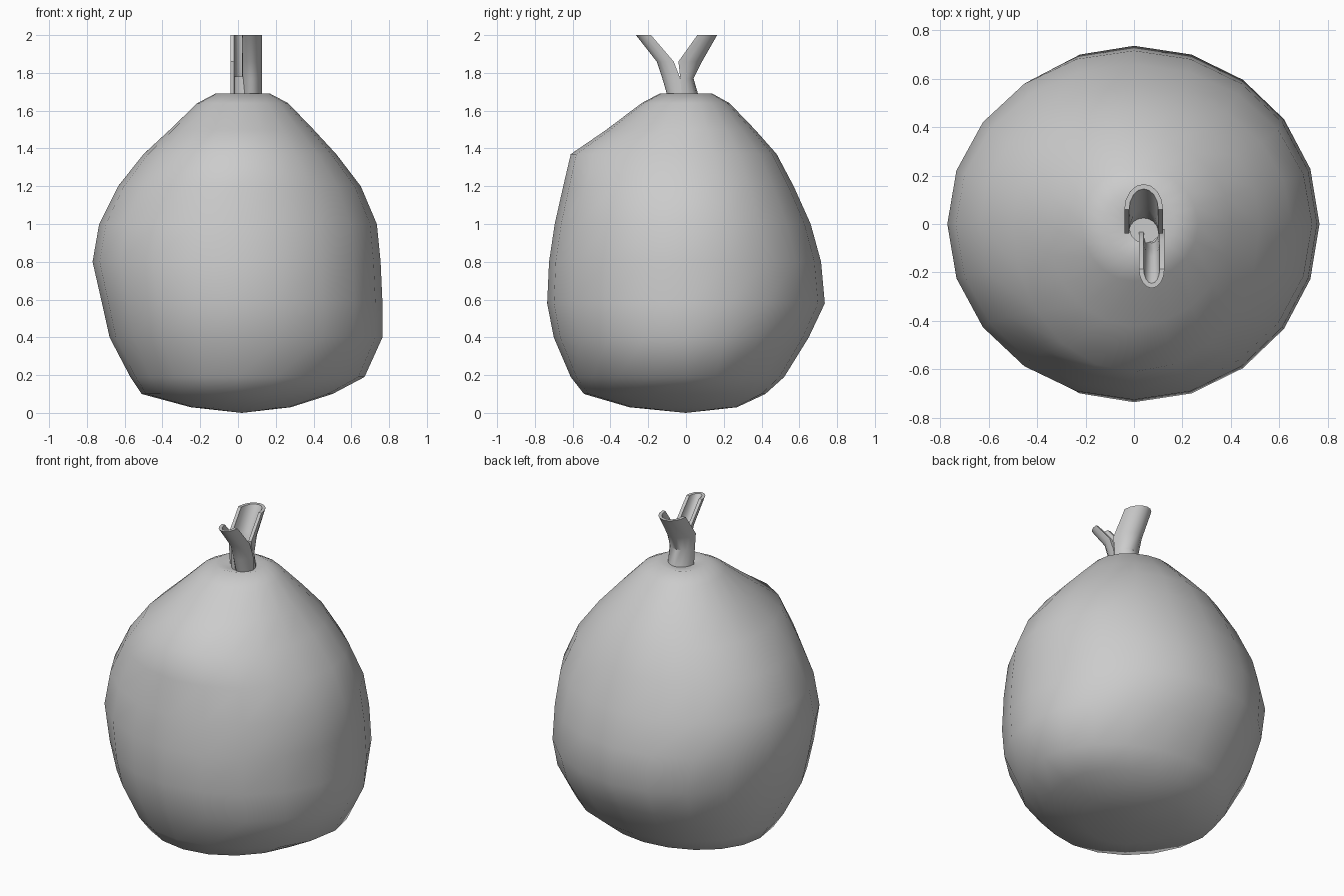
import bpy, bmesh, math

if "Cube" in bpy.data.objects:
    bpy.data.objects.remove(bpy.data.objects["Cube"])


def finish(name, bm, angle):
    bmesh.ops.recalc_face_normals(bm, faces=bm.faces)
    me = bpy.data.meshes.new(name)
    bm.to_mesh(me)
    bm.free()
    ob = bpy.data.objects.new(name, me)
    bpy.context.collection.objects.link(ob)
    bpy.ops.object.select_all(action='DESELECT')
    ob.select_set(True)
    bpy.context.view_layer.objects.active = ob
    bpy.ops.object.shade_smooth_by_angle(angle=math.radians(angle))
    return ob


def bridge(bm, a, b):
    n = len(a)
    for i in range(n):
        j = (i + 1) % n
        bm.faces.new((a[i], a[j], b[j], b[i]))


# Lumpy fruit body: z, left, right, front and back reach of each ring
RINGS = [
    (0.03, .25, .28, .30, .27), (0.10, .51, .50, .54, .42),
    (0.19, .57, .67, .61, .52), (0.40, .68, .765, .70, .65),
    (0.58, .72, .765, .735, .735), (0.80, .77, .755, .725, .715),
    (1.00, .735, .735, .695, .66), (1.20, .635, .65, .65, .57),
    (1.37, .50, .52, .61, .48), (1.50, .36, .40, .42, .365),
    (1.64, .215, .265, .235, .23), (1.69, .12, .17, .14, .14),
    (1.675, .05, .10, .08, .07),
]
SIDES = 20
bm = bmesh.new()
rows = []
for z, l, r, f, b in RINGS:
    row = []
    for i in range(SIDES):
        t = 2 * math.pi * i / SIDES
        c, s = math.cos(t), math.sin(t)
        row.append(bm.verts.new((c * (r if c > 0 else l), s * (b if s > 0 else f), z)))
    rows.append(row)
for a, b in zip(rows, rows[1:]):
    bridge(bm, a, b)
bottom = bm.verts.new((0.02, 0, 0))
for i in range(SIDES):
    bm.faces.new((bottom, rows[0][(i + 1) % SIDES], rows[0][i]))
bm.faces.new(rows[-1])
finish("fruit_body", bm, 60)


# Split stem halves: curved shells, open towards each other
def stem_half(name, xc, half_width, path, thick):
    bm = bmesh.new()
    rows = []
    for z, y_open, y_out in path:
        depth = y_out - y_open
        sign = 1 if depth > 0 else -1
        angles = [math.pi * k / 8 for k in range(9)]
        outer = [(xc + half_width * math.cos(t), y_open + depth * math.sin(t)) for t in angles]
        inner = [(xc + (half_width - thick) * math.cos(t),
                  y_open + (depth - sign * thick) * math.sin(t)) for t in reversed(angles)]
        rows.append([bm.verts.new((x, y, z)) for x, y in outer + inner])
    for a, b in zip(rows, rows[1:]):
        bridge(bm, a, b)
    bm.faces.new(rows[0])
    bm.faces.new(rows[-1])
    finish(name, bm, 40)


stem_half("stem_back", 0.04, 0.08,
          [(1.65, -.02, .075), (1.77, -.03, .04), (1.86, -.04, .085), (2.0, .06, .165)], 0.02)
stem_half("stem_front", 0.073, 0.053,
          [(1.65, -.02, -.09), (1.77, -.03, -.125), (1.86, -.065, -.155), (2.0, -.185, -.265)], 0.02)

# Small web closing the fork between the two halves
bpy.ops.mesh.primitive_cylinder_add(vertices=12, radius=1, depth=0.13, location=(0.045, -0.02, 1.715))
web = bpy.context.object
web.name = "stem_fork"
web.scale = (0.065, 0.06, 1)
bpy.ops.object.transform_apply(location=False, rotation=False, scale=True)
bpy.ops.object.shade_smooth_by_angle(angle=math.radians(40))
